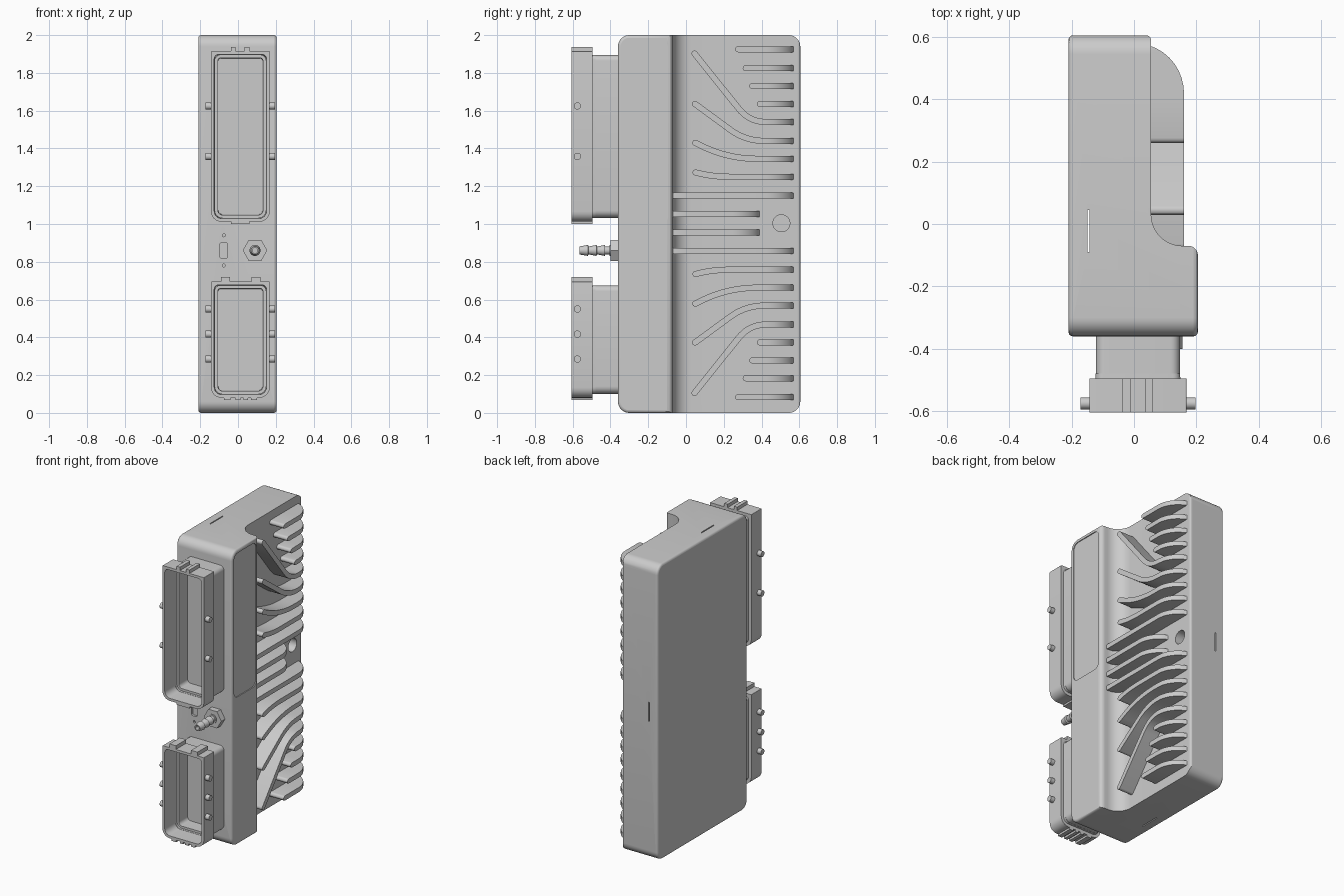
import bpy, bmesh, math
from mathutils import Vector

if "Cube" in bpy.data.objects:
    bpy.data.objects.remove(bpy.data.objects["Cube"])

AX = {'x': lambda a, b, h: (h, a, b), 'y': lambda a, b, h: (a, h, b), 'z': lambda a, b, h: (a, b, h)}


def finish(bm, name, smooth=True):
    bmesh.ops.recalc_face_normals(bm, faces=bm.faces)
    me = bpy.data.meshes.new(name)
    bm.to_mesh(me)
    bm.free()
    ob = bpy.data.objects.new(name, me)
    bpy.context.collection.objects.link(ob)
    if smooth:
        shade(ob)
    return ob


def activate(ob):
    bpy.ops.object.select_all(action='DESELECT')
    ob.select_set(True)
    bpy.context.view_layer.objects.active = ob


def shade(ob):
    activate(ob)
    bpy.ops.object.shade_smooth_by_angle(angle=math.radians(32))


def arc(ca, cb, r, d0, d1, n=6):
    return [(ca + r * math.cos(math.radians(d0 + (d1 - d0) * i / n)),
             cb + r * math.sin(math.radians(d0 + (d1 - d0) * i / n))) for i in range(n + 1)]


def rrect(a0, a1, b0, b1, rb, rt=None, n=6):
    rt = rb if rt is None else rt
    return (arc(a0 + rb, b0 + rb, rb, 180, 270, n) + arc(a1 - rb, b0 + rb, rb, 270, 360, n)
            + arc(a1 - rt, b1 - rt, rt, 0, 90, n) + arc(a0 + rt, b1 - rt, rt, 90, 180, n))


def loft(name, loops, axis):
    """Skin a list of (height, 2D outline) and cap both ends."""
    bm = bmesh.new()
    rings = [[bm.verts.new(AX[axis](a, b, h)) for a, b in pts] for h, pts in loops]
    n = len(rings[0])
    for r, s in zip(rings, rings[1:]):
        for i in range(n):
            bm.faces.new((r[i], r[(i + 1) % n], s[(i + 1) % n], s[i]))
    bm.faces.new(rings[0])
    bm.faces.new(rings[-1])
    return finish(bm, name)


def prism(name, pts, axis, lo, hi):
    return loft(name, [(lo, pts), (hi, pts)], axis)


def box(name, x0, x1, y0, y1, z0, z1):
    return prism(name, [(x0, y0), (x1, y0), (x1, y1), (x0, y1)], 'z', z0, z1)


def circle(a, b, r, n=24):
    return arc(a, b, r, 0, 360, n)[:-1]


def apply(ob, kind, **kw):
    activate(ob)
    m = ob.modifiers.new(kind, kind)
    for k, v in kw.items():
        setattr(m, k, v)
    bpy.ops.object.modifier_apply(modifier=m.name)


# Housing: rounded slab
housing = prism('housing', rrect(-0.36, 0.605, 0, 2, 0.06, n=8), 'x', -0.21, 0.205)
apply(housing, 'BEVEL', width=0.014, segments=3, limit_method='ANGLE', angle_limit=math.radians(40))

# Step behind the thick front block, label recess, ports, slots, blind hole
step = ([(0.04, 0.7), (0.04, 0.6049)] + arc(0.04, 0.59, 0.015, 85, 0, 3) + arc(0.155, 0.03, 0.1, 180, 270, 10)
        + arc(0.175, -0.1, 0.03, 90, 0, 5) + [(0.4, -0.1), (0.4, 0.7)])
cutters = [
    prism('step_cutter', step, 'z', -0.1, 2.1),
    prism('label_cutter', rrect(-0.335, -0.095, 1.0, 1.975, 0.04), 'x', 0.199, 0.3),
    prism('port_cutter', rrect(-0.095, -0.055, 0.818, 0.902, 0.01), 'y', -0.4, -0.345),
    prism('dot_cutter', circle(-0.075, 0.94, 0.008, 12), 'y', -0.4, -0.35),
    prism('dot_cutter', circle(-0.075, 0.78, 0.008, 12), 'y', -0.4, -0.35),
    prism('hole_cutter', circle(0.505, 1.004, 0.045), 'x', -0.08, 0.2),
    box('top_slot_cutter', -0.149, -0.142, -0.09, 0.045, -0.1, 2.1),
    box('back_slot_cutter', -0.149, -0.142, 0.55, 0.7, 0.935, 1.065),
]
for c in cutters:
    c.hide_render = True
    apply(housing, 'BOOLEAN', object=c, operation='DIFFERENCE', solver='EXACT')
    bpy.data.objects.remove(c)
shade(housing)

# Cooling fins: strip along a path in (y, z), rounded down at the rear end
W = 0.016


def fin(path, y_end):
    path = [Vector(p) for p in path]
    rows = []
    d0 = (path[1] - path[0]).normalized()
    d1 = (path[-1] - path[-2]).normalized()
    caps = [math.radians(a) for a in (88, 60, 30)]
    for t in caps:
        rows.append((path[0] + d0 * W * (1 - math.sin(t)), d0, W * math.cos(t)))
    rows.append((path[0] + d0 * W, d0, W))
    for i in range(1, len(path) - 1):
        rows.append((path[i], (path[i + 1] - path[i - 1]).normalized(), W))
    for t in reversed(caps):
        rows.append((path[-1] - d1 * W * (1 - math.sin(t)), d1, W * math.cos(t)))
    bm = bmesh.new()
    prev = None
    for p, d, w in rows:
        n = Vector((-d.y, d.x)) * w
        a, b = p + n, p - n
        u = max(0, p.x - (y_end - 0.16))
        top = max(0.045, math.sqrt(max(0, 0.0256 - u * u)))
        q = [bm.verts.new((x, s.x, s.y)) for x, s in ((0.03, a), (top, a), (top, b), (0.03, b))]
        if prev:
            for i in range(4):
                bm.faces.new((prev[i], prev[(i + 1) % 4], q[(i + 1) % 4], q[i]))
        else:
            bm.faces.new(q)
        prev = q
    bm.faces.new(prev)
    finish(bm, 'cooling_fin')


def tail(y0, y_end, z):
    """Straight run, sampled finely where the end rounds off."""
    us = [0.16 * math.sin(math.radians(a)) for a in range(0, 85, 9)]
    s = [y_end - 0.16 + u for u in us if y_end - 0.16 + u < y_end - W]
    return [(y0, z)] + [(y, z) for y in s if y > y0 + 0.02] + [(y_end, z)]


# (z of straight run, start y, start z, bend y, bend length)
bent = [(1.54, 0.035, 1.915, 0.336, 0.09), (1.44, 0.035, 1.645, 0.315, 0.10),
        (1.345, 0.035, 1.437, 0.22, 0.16), (1.25, 0.035, 1.277, 0.14, 0.09)]
straight = [(1.925, 0.26, 0.58), (1.825, 0.3, 0.58), (1.73, 0.335, 0.58), (1.635, 0.375, 0.58),
            (1.15, -0.08, 0.58), (1.053, -0.08, 0.4)]
for flip in (False, True):
    fz = (lambda z: 2.008 - z) if flip else (lambda z: z)
    for z, y0, y1 in straight:
        fin(tail(y0, y1, fz(z)), y1)
    for z, ys, zs, yc, d in bent:
        s, c = Vector((ys, zs)), Vector((yc, z))
        a = c + (s - c).normalized() * min(d, (s - c).length * 0.75)
        b = Vector((yc + d, z))
        curve = [s] + [a * (1 - t) ** 2 + c * 2 * t * (1 - t) + b * t * t for t in [i / 10 for i in range(10)]]
        fin([(p.x, fz(p.y)) for p in curve] + tail(b.x, 0.58, fz(z)), 0.58)


# Connectors: neck, shroud and stepped cavity in one loft
def connector(name, z0, z1, pegs, tabs):
    def ring(y, inset, rb, rt):
        return (y, rrect(-0.143 + inset, 0.168 - inset, z0 + inset, z1 - inset, rb, rt))
    loft(name + '_shroud', [
        ring(-0.35, 0.021, 0.04, 0.03), ring(-0.495, 0.021, 0.04, 0.03),
        ring(-0.495, 0, 0.055, 0.004), ring(-0.605, 0, 0.055, 0.004),
        ring(-0.605, 0.017, 0.04, 0.025), ring(-0.48, 0.02, 0.038, 0.025),
        ring(-0.48, 0.036, 0.025, 0.015), ring(-0.39, 0.038, 0.025, 0.015)], 'y')
    for z in pegs:
        for x0, x1 in ((-0.172, -0.138), (0.163, 0.197)):
            prism(name + '_peg', circle(-0.575, z, 0.019, 20), 'x', x0, x1)
    for x0, x1, a, b in tabs:
        box(name + '_key', x0, x1, -0.605, -0.495, a, b)


connector('upper_connector', 1.012, 1.915, (1.625, 1.358),
          [(-0.037, -0.012, 1.91, 1.938), (0.035, 0.06, 1.91, 1.938), (-0.037, 0.06, 1.0, 1.02)])
connector('lower_connector', 0.08, 0.695, (0.55, 0.417, 0.285),
          [(-0.09, -0.042, 0.69, 0.72), (0.072, 0.12, 0.69, 0.72),
           (-0.075, -0.04, 0.067, 0.09), (-0.012, 0.012, 0.067, 0.09), (0.028, 0.052, 0.067, 0.09),
           (0.07, 0.1, 0.067, 0.09)])

# Hose fitting: hex nut and barbed hollow tube
prism('hose_nut', circle(0.09, 0.86, 0.065, 6), 'y', -0.40, -0.35)
barb = [(-0.39, 0.03), (-0.405, 0.03), (-0.405, 0.021), (-0.43, 0.021), (-0.43, 0.029), (-0.47, 0.021),
        (-0.475, 0.029), (-0.515, 0.021), (-0.52, 0.029), (-0.565, 0.021), (-0.565, 0.014), (-0.42, 0.014)]
loft('hose_barb', [(y, circle(0.09, 0.86, r)) for y, r in barb], 'y')
